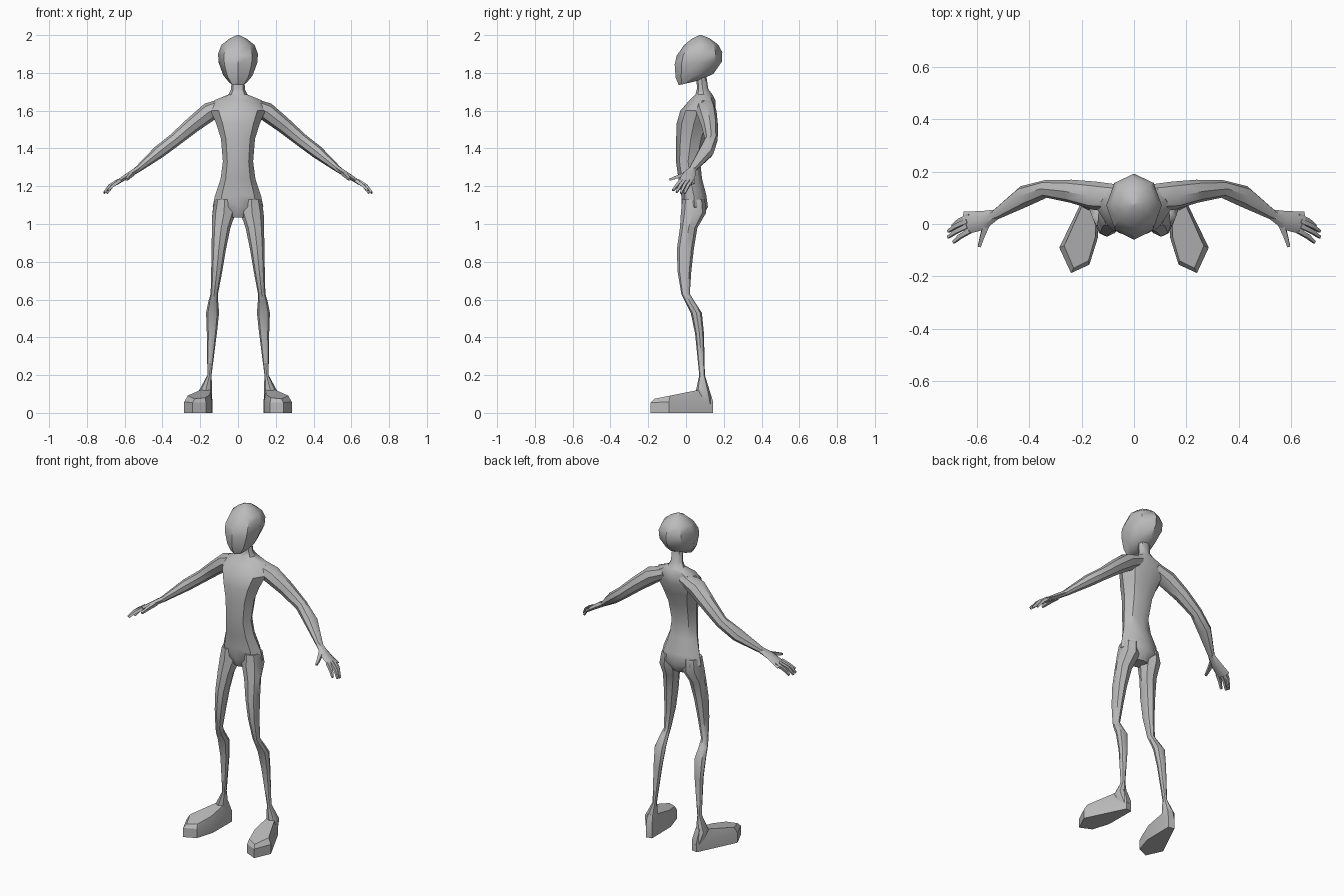
import bpy, bmesh, math
from mathutils import Vector

if "Cube" in bpy.data.objects:
    bpy.data.objects.remove(bpy.data.objects["Cube"])

skin = bpy.data.materials.new("grey_skin")
skin.diffuse_color = (0.5, 0.5, 0.5, 1)
skin.use_nodes = True
skin.node_tree.nodes["Principled BSDF"].inputs["Base Color"].default_value = skin.diffuse_color


def loft(name, rings, mirror=False, smooth=40):
    """Skin a list of equal-length point rings, closing both ends."""
    bm = bmesh.new()
    loops = [[bm.verts.new(p) for p in ring] for ring in rings]
    n = len(loops[0])
    for a, b in zip(loops, loops[1:]):
        for i in range(n):
            j = (i + 1) % n
            bm.faces.new((a[i], a[j], b[j], b[i]))
    bm.faces.new(loops[0][::-1])
    bm.faces.new(loops[-1])
    bmesh.ops.recalc_face_normals(bm, faces=bm.faces)
    mesh = bpy.data.meshes.new(name)
    bm.to_mesh(mesh)
    bm.free()
    mesh.materials.append(skin)
    ob = bpy.data.objects.new(name, mesh)
    bpy.context.collection.objects.link(ob)
    bpy.ops.object.select_all(action='DESELECT')
    ob.select_set(True)
    bpy.context.view_layer.objects.active = ob
    bpy.ops.object.shade_smooth_by_angle(angle=math.radians(smooth))
    if mirror:
        ob.modifiers.new("mirror", 'MIRROR')
    return ob


def oval(x0, x1, yf, yb, zf, zb=None, n=8):
    """Ring between two x limits and front/back limits, optionally tilted."""
    zb = zf if zb is None else zb
    pts = []
    for i in range(n):
        a = 2 * math.pi * i / n
        c, s = math.cos(a), math.sin(a)
        t = (s + 1) / 2
        pts.append(((x0 + x1) / 2 + c * (x1 - x0) / 2,
                    yf + (yb - yf) * t, zf + (zb - zf) * t))
    return pts


def limb(name, path, n):
    """Mirrored tube along (x, y, z, half_depth, half_thickness) stations."""
    pos = [Vector(p[:3]) for p in path]
    rings = []
    for k, p in enumerate(path):
        d = (pos[min(k + 1, len(pos) - 1)] - pos[max(k - 1, 0)]).normalized()
        ref = Vector((0, 1, 0)) if abs(d.y) < 0.75 else Vector((1, 0, 0))
        side = (ref - d * ref.dot(d)).normalized()
        up = d.cross(side)
        off = math.pi / 4 if n == 4 else 0
        rings.append([pos[k] + side * p[3] * math.cos(off + 2 * math.pi * i / n)
                      + up * p[4] * math.sin(off + 2 * math.pi * i / n)
                      for i in range(n)])
    return loft(name, rings, True)


# head: half width, front y, back y, front z, back z
head = [(.045, -.038, .07, 1.735, 1.76), (.077, -.055, .145, 1.775, 1.795),
        (.102, -.06, .19, 1.845, 1.86), (.106, -.05, .192, 1.89, 1.91),
        (.088, -.012, .17, 1.945, 1.95), (.045, .03, .125, 1.98, 1.983),
        (.006, .07, .082, 2.0, 2.0)]
loft("head", [oval(-w, w, f, b, zf, zb) for w, f, b, zf, zb in head])

# neck and torso: z, front y, back y, half width
torso = [(1.78, .055, .108, .035), (1.715, .058, .118, .036), (1.685, .05, .14, .05),
         (1.655, .018, .155, .125), (1.60, -.03, .155, .145), (1.53, -.05, .132, .115),
         (1.45, -.052, .102, .09), (1.33, -.053, .075, .08), (1.24, -.04, .085, .092),
         (1.15, -.025, .108, .122), (1.09, -.025, .116, .134), (1.035, .0, .085, .06)]
loft("torso", [oval(-w, w, f, b, z) for z, f, b, w in torso])

# legs: z, inner x, outer x, front y, back y
leg = [(1.13, .02, .122, -.02, .10), (1.06, .012, .136, -.027, .107),
       (.98, .04, .138, -.032, .06), (.87, .063, .14, -.048, .042),
       (.75, .083, .142, -.045, .028), (.63, .106, .145, -.025, .02),
       (.59, .105, .157, -.006, .045), (.53, .10, .169, .025, .084),
       (.42, .112, .165, .048, .095), (.20, .14, .162, .07, .10),
       (.115, .137, .208, .052, .126), (.04, .137, .185, .06, .142)]
loft("legs", [oval(a, b, f, k, z) for z, a, b, f, k in leg], True)

# feet: six-sided outline, rim, then a bevelled sloping top
outline = [(.24, -.187), (.17, -.155), (.137, -.05), (.135, .135), (.172, .142), (.285, -.09)]
cx = sum(p[0] for p in outline) / 6
cy = sum(p[1] for p in outline) / 6
sole = [(x, y, 0) for x, y in outline]
rim = [(x, y, .055 + .03 * max(0, y + .187)) for x, y in outline]
top = [(cx + (x - cx) * .8, cy + (y - cy) * .88, .075 + .2 * (cy + (y - cy) * .88 + .165))
       for x, y in outline]
loft("feet", [sole, rim, top], True, 30)

# arms
limb("arms", [(.06, .10, 1.635, .05, .035), (.15, .108, 1.595, .054, .05),
              (.24, .125, 1.525, .044, .043), (.335, .134, 1.445, .034, .036),
              (.42, .105, 1.38, .042, .034), (.53, .034, 1.29, .02, .017),
              (.56, .02, 1.27, .022, .014)], 8)

# hands
limb("hands", [(.525, .036, 1.293, .02, .017), (.575, .014, 1.262, .036, .016),
               (.645, .004, 1.216, .044, .012)], 6)

# fingers: base x, base y, tip x, tip y, tip z
for i, (bx, by, tx, ty, tz) in enumerate([(.625, .031, .692, -.008, 1.163),
                                          (.635, .012, .708, -.028, 1.163),
                                          (.635, -.008, .708, -.05, 1.168),
                                          (.625, -.026, .688, -.07, 1.178)]):
    mx, my = bx * .4 + tx * .6, by * .5 + ty * .5
    limb(f"finger_{i + 1}", [(bx, by, 1.23, .012, .012), (mx, my, 1.203, .011, .011),
                             (tx, ty, tz, .007, .007)], 4)

# thumbs
limb("thumbs", [(.56, .005, 1.268, .018, .014), (.578, -.045, 1.25, .012, .012),
                (.59, -.086, 1.235, .008, .008)], 4)
